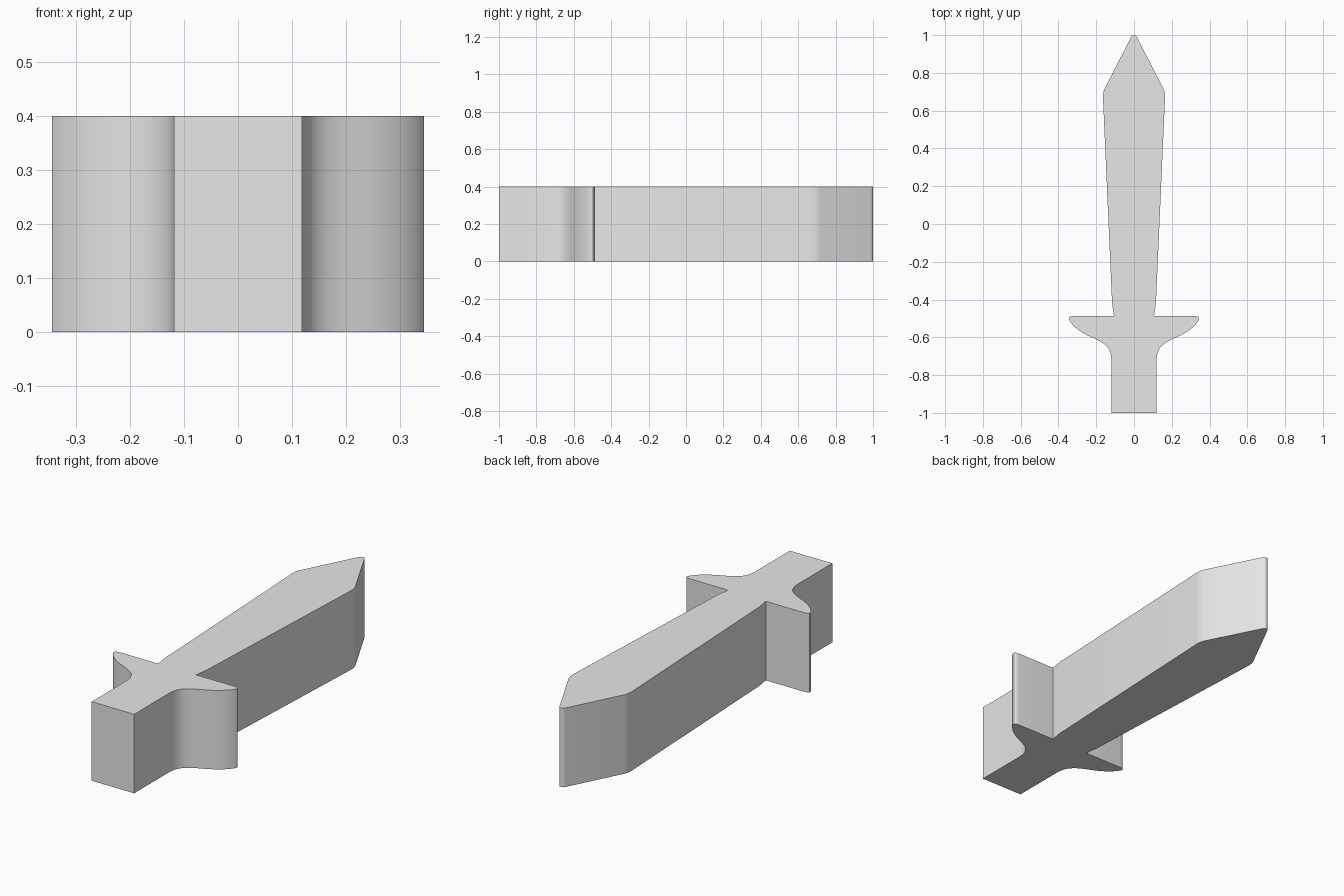
import bpy, bmesh, math
from mathutils import Vector
from mathutils.geometry import interpolate_bezier

if "Cube" in bpy.data.objects:
    bpy.data.objects.remove(bpy.data.objects["Cube"])

THICKNESS = 0.4


def bezier(a, b, c, d, n):
    """Sampled cubic curve without its first point."""
    pts = interpolate_bezier(*(Vector((p[0], p[1], 0)) for p in (a, b, c, d)), n + 1)
    return [(p.x, p.y) for p in pts][1:]


# Right half of the outline, from the pommel end to the point
half = [(0.119, -1.0), (0.119, -0.72)]
# hollow sweep from grip into guard
half += bezier((0.119, -0.72), (0.121, -0.655), (0.155, -0.63), (0.208, -0.607), 9)
# rounded underside of guard
half += bezier((0.208, -0.607), (0.275, -0.58), (0.325, -0.545), (0.345, -0.505), 9)
# guard tip and flat upper edge
half += bezier((0.345, -0.505), (0.347, -0.492), (0.338, -0.488), (0.32, -0.487), 4)
half += [(0.106, -0.487)]
# blade foot, flaring side and soft shoulder
half += [(0.116, -0.42), (0.164, 0.665)]
half += bezier((0.164, 0.665), (0.165, 0.685), (0.163, 0.70), (0.155, 0.717), 4)
# rounded blade point
half += [(0.018, 0.985)]
half += bezier((0.018, 0.985), (0.013, 0.995), (0.008, 1.0), (0.0, 1.0), 4)

outline = half + [(-x, y) for x, y in reversed(half[:-1])]

# Sword slab: outline raised to full thickness
bm = bmesh.new()
base = bm.faces.new([bm.verts.new((x, y, 0)) for x, y in outline])
top = bmesh.ops.extrude_face_region(bm, geom=[base], use_keep_orig=True)["geom"]
for v in top:
    if isinstance(v, bmesh.types.BMVert):
        v.co.z = THICKNESS
bmesh.ops.recalc_face_normals(bm, faces=bm.faces)
mesh = bpy.data.meshes.new("sword")
bm.to_mesh(mesh)
bm.free()

sword = bpy.data.objects.new("sword", mesh)
bpy.context.collection.objects.link(sword)

# Single plain grey
grey = bpy.data.materials.new("light grey")
grey.diffuse_color = (0.8, 0.8, 0.8, 1)
grey.use_nodes = True
grey.node_tree.nodes["Principled BSDF"].inputs["Base Color"].default_value = grey.diffuse_color
mesh.materials.append(grey)

# Smooth curved walls, crisp corners
bpy.context.view_layer.objects.active = sword
sword.select_set(True)
bpy.ops.object.shade_smooth_by_angle(angle=math.radians(30))
